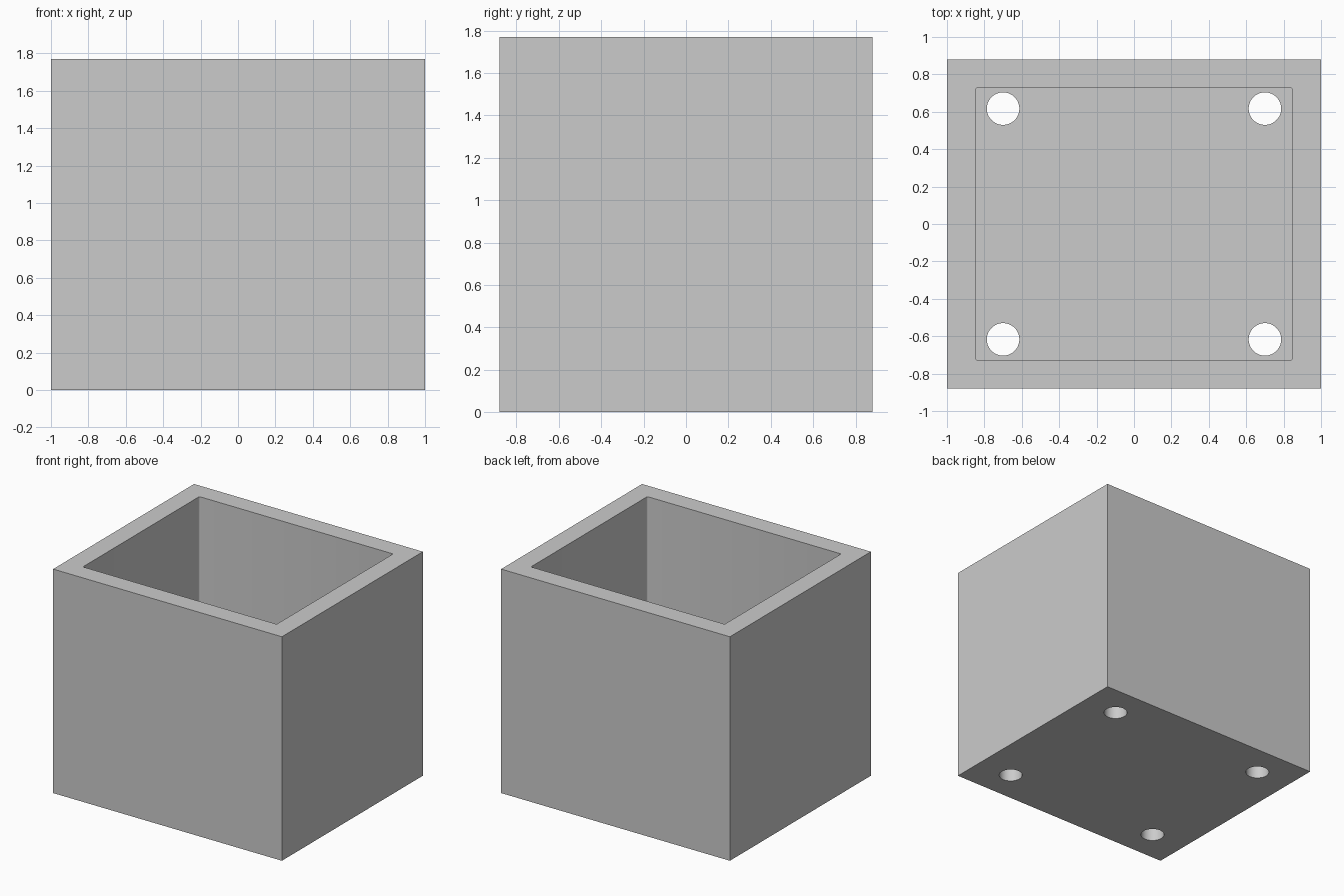
import bpy
import bmesh
import math

if "Cube" in bpy.data.objects:
    bpy.data.objects.remove(bpy.data.objects["Cube"], do_unlink=True)

WIDTH, DEPTH, HEIGHT = 2.0, 1.76, 1.77
WALL, FLOOR = 0.153, 0.15
HOLE_X, HOLE_Y, HOLE_R = 0.70, 0.617, 0.087

grey = bpy.data.materials.new("light_grey")
grey.use_nodes = True
colour = (0.6, 0.6, 0.6, 1)
grey.diffuse_color = colour
grey.node_tree.nodes["Principled BSDF"].inputs["Base Color"].default_value = colour


def add_block(name, size, z, edge_radius=0):
    """Box standing at height z, with optional rounded upright edges."""
    bm = bmesh.new()
    bmesh.ops.create_cube(bm, size=1)
    bmesh.ops.scale(bm, vec=size, verts=bm.verts)
    bmesh.ops.translate(bm, vec=(0, 0, z + size[2] / 2), verts=bm.verts)
    if edge_radius:
        upright = [e for e in bm.edges
                   if abs(e.verts[0].co.z - e.verts[1].co.z) > size[2] / 2]
        bmesh.ops.bevel(bm, geom=upright, offset=edge_radius, segments=3,
                        profile=0.5, affect='EDGES')
    mesh = bpy.data.meshes.new(name)
    bm.to_mesh(mesh)
    bm.free()
    mesh.materials.append(grey)
    obj = bpy.data.objects.new(name, mesh)
    bpy.context.collection.objects.link(obj)
    return obj


def cut(target, cutter):
    mod = target.modifiers.new(cutter.name, 'BOOLEAN')
    mod.operation = 'DIFFERENCE'
    mod.solver = 'EXACT'
    mod.object = cutter
    bpy.context.view_layer.objects.active = target
    bpy.ops.object.modifier_apply(modifier=mod.name)
    bpy.data.objects.remove(cutter, do_unlink=True)


# Open-topped box
box = add_block("open_box", (WIDTH, DEPTH, HEIGHT), 0)
cavity = add_block("cavity_cutter",
                   (WIDTH - 2 * WALL, DEPTH - 2 * WALL, HEIGHT), FLOOR, 0.01)
cut(box, cavity)

# Four round holes through the floor
for sx in (-1, 1):
    for sy in (-1, 1):
        bpy.ops.mesh.primitive_cylinder_add(
            vertices=48, radius=HOLE_R, depth=4 * FLOOR,
            location=(sx * HOLE_X, sy * HOLE_Y, 0))
        hole = bpy.context.object
        hole.name = "hole_cutter"
        hole.hide_render = True
        hole.data.materials.append(grey)
        cut(box, hole)

# Smooth hole walls, crisp box edges
bpy.ops.object.select_all(action='DESELECT')
box.select_set(True)
bpy.context.view_layer.objects.active = box
bpy.ops.object.shade_smooth_by_angle(angle=math.radians(35))
